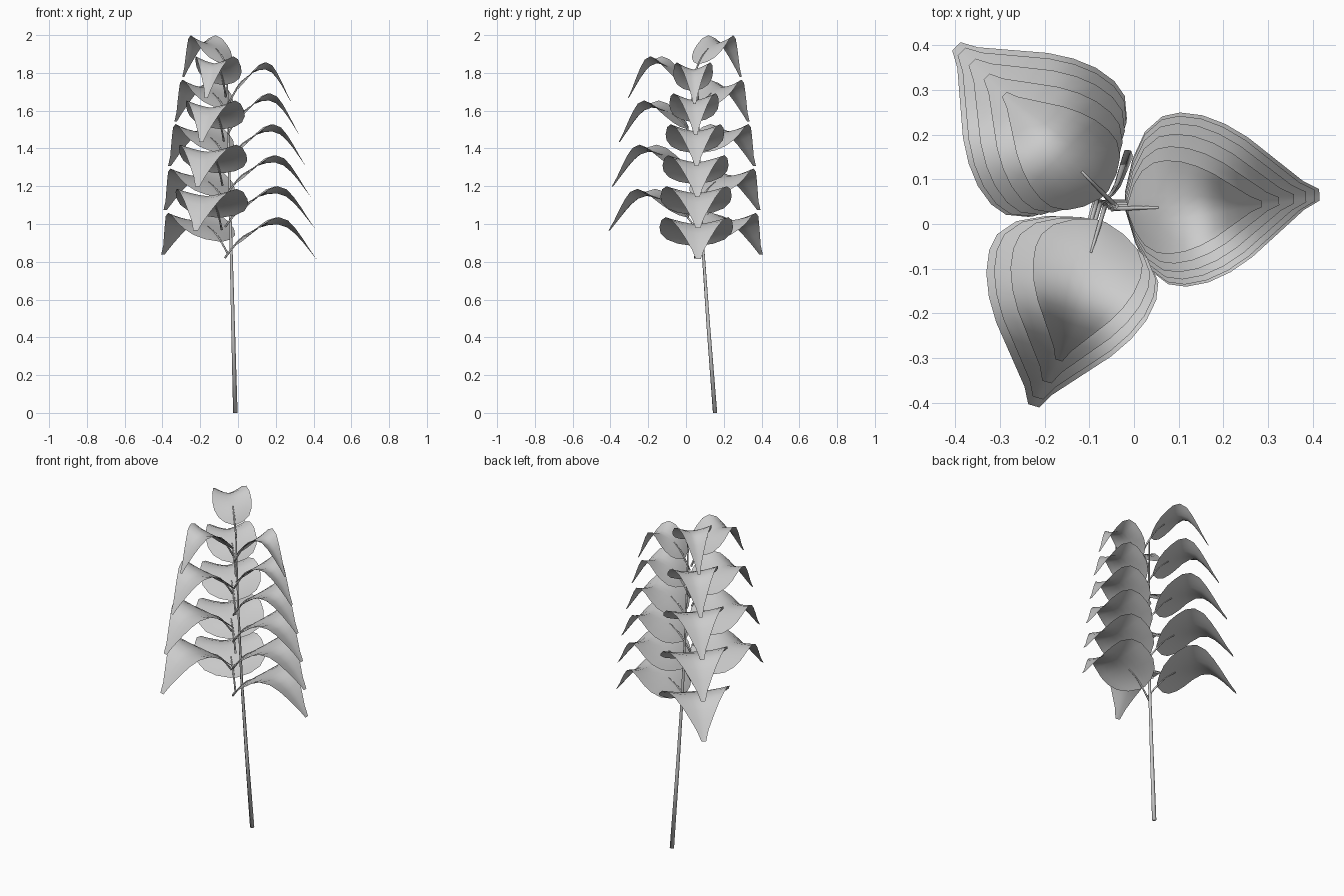
import bpy, bmesh
from math import radians, cos, sin
from mathutils import Vector

if "Cube" in bpy.data.objects:
    bpy.data.objects.remove(bpy.data.objects["Cube"])

# Leaf rows: distance along leaf, half width, midrib height, edge lift
ROWS = [(0, .02, .885, 0), (.02, .095, .908, -.012), (.05, .155, .934, -.015),
        (.09, .188, .960, -.008), (.13, .195, .979, .004), (.18, .187, .994, .026),
        (.23, .166, .998, .038), (.28, .134, .982, .037), (.32, .10, .950, .028),
        (.36, .066, .908, .016), (.40, .032, .858, .006), (.435, .013, .815, 0)]
ACROSS = 8


def make_object(name, bm):
    bmesh.ops.recalc_face_normals(bm, faces=bm.faces)
    mesh = bpy.data.meshes.new(name)
    bm.to_mesh(mesh)
    bm.free()
    ob = bpy.data.objects.new(name, mesh)
    bpy.context.collection.objects.link(ob)
    for p in mesh.polygons:
        p.use_smooth = True
    return ob


def tube(bm, pts, radii, sides=5):
    rings = []
    for i, p in enumerate(pts):
        d = pts[min(i + 1, len(pts) - 1)] - pts[max(i - 1, 0)]
        q = d.to_track_quat('Z', 'Y')
        rings.append([bm.verts.new(p + q @ Vector((radii[i] * cos(6.28319 * k / sides),
                                                   radii[i] * sin(6.28319 * k / sides), 0)))
                      for k in range(sides)])
    for a, b in zip(rings, rings[1:]):
        for k in range(sides):
            bm.faces.new((a[k], a[(k + 1) % sides], b[(k + 1) % sides], b[k]))
    bm.faces.new(rings[0])
    bm.faces.new(rings[-1])


def leaf(name, base, angle, lift, f, width):
    ca, sa = cos(radians(angle)), sin(radians(angle))

    def place(u, v, z):
        return Vector(((base[0] + u * ca - v * sa) * f,
                       (base[1] + u * sa + v * ca) * f, z + lift))
    # folded blade with a narrow blunt tip
    bm = bmesh.new()
    grid = []
    for u, hw, z, cup in ROWS:
        row = []
        for j in range(ACROSS + 1):
            t = 2 * j / ACROSS - 1
            row.append(bm.verts.new(place(u, hw * width * t, z + cup * abs(t) ** 1.4)))
        grid.append(row)
    for a, b in zip(grid, grid[1:]):
        for j in range(ACROSS):
            bm.faces.new((a[j], a[j + 1], b[j + 1], b[j]))
    make_object(name + "_blade", bm)
    # stalk running into the midrib
    bm = bmesh.new()
    tube(bm, [place(-.05, 0, .82), place(-.02, 0, .86), place(.02, 0, .908),
              place(.05, 0, .935), place(.10, 0, .964)],
         [.006, .005, .005, .004, .003])
    make_object(name + "_stalk", bm)


# Three columns of leaves, narrowing towards the top
COLUMNS = [("right_leaf", (-.02, .05), 2, 6, 0, .164, .31, .22),
           ("back_leaf", (-.09, .09), 135, 5, .023, .235, .27, .24),
           ("front_leaf", (-.10, .01), 253.4, 4, .15, .234, .25, .16)]
for name, base, angle, count, z0, step, shrink, narrow in COLUMNS:
    for i in range(count):
        t = i / (count - 1)
        leaf(f"{name}_{i + 1}", base, angle, z0 + i * step,
             1 - shrink * t ** 1.6, 1 - narrow * t ** 2)

# Leaning stem
bm = bmesh.new()
tube(bm, [Vector(p) for p in ((-.014, .155, 0), (-.026, .12, .45), (-.037, .088, .9),
                              (-.048, .07, 1.35), (-.058, .06, 1.82))],
     [.0125, .0105, .008, .006, .004])
make_object("stem", bm)
